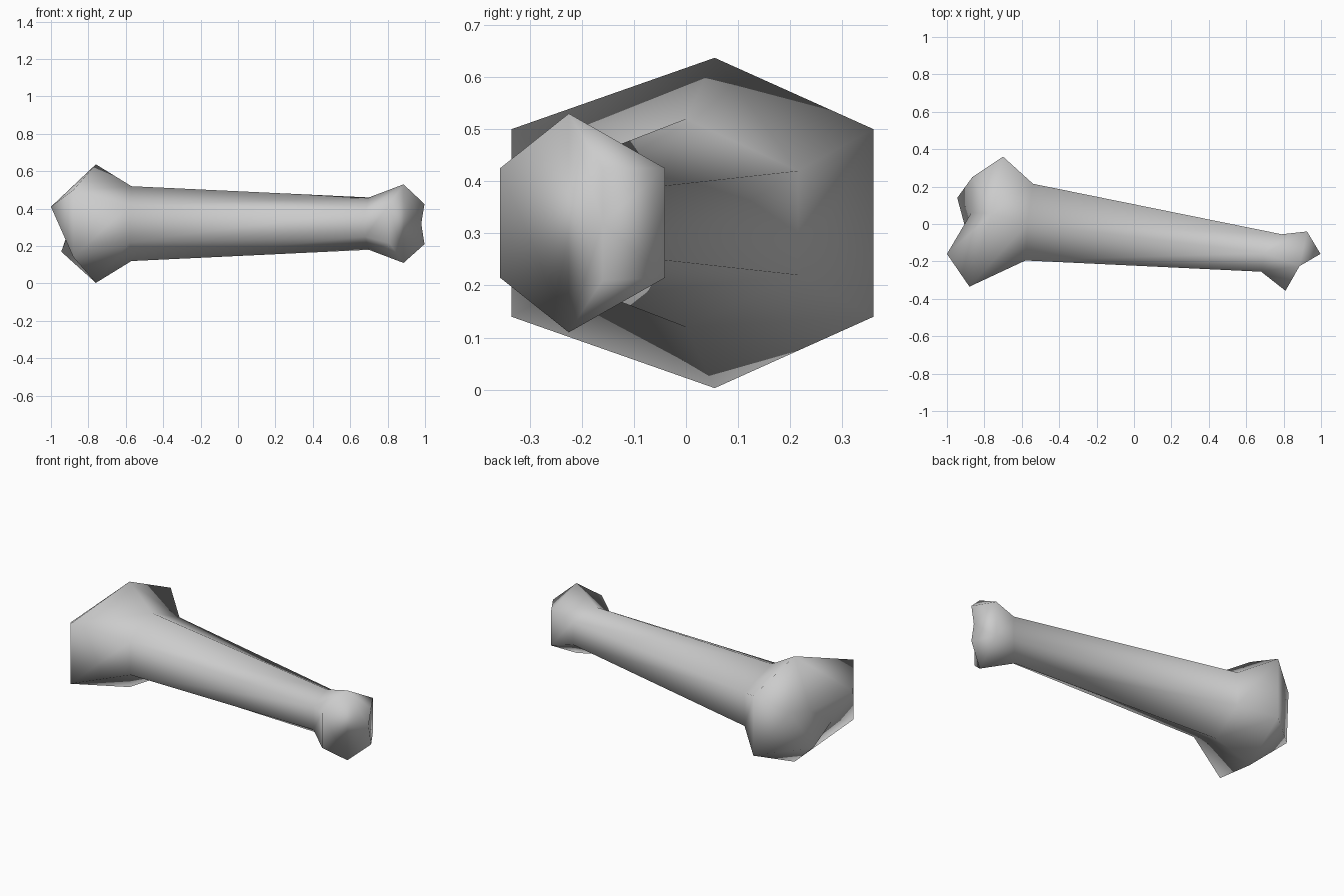
import bpy, bmesh

cube = bpy.data.objects.get("Cube")
if cube:
    bpy.data.objects.remove(cube, do_unlink=True)

MID_Z = 0.32

bone_grey = bpy.data.materials.new("bone_grey")
bone_grey.use_nodes = True
colour = (0.6, 0.6, 0.6, 1)
bone_grey.diffuse_color = colour
bone_grey.node_tree.nodes["Principled BSDF"].inputs["Base Color"].default_value = colour

bm = bmesh.new()


def ring(front, mid, back, side_half, mid_half):
    """Six-sided section: front and back edges, with a ridge above and below."""
    spots = [(front, side_half), (mid, mid_half), (back, side_half),
             (back, -side_half), (mid, -mid_half), (front, -side_half)]
    return [bm.verts.new((x, y, MID_Z + h)) for (x, y), h in spots]


def fill(*loops):
    for loop in loops:
        bm.faces.new(loop)


# Shaft and the flared rims of both knuckles
sections = [
    ring((-0.88, -0.335), (-0.76, 0.055), (-0.70, 0.36), 0.18, 0.317),
    ring((-0.58, -0.195), (-0.57, 0.0), (-0.54, 0.215), 0.10, 0.20),
    ring((0.68, -0.255), (0.70, -0.155), (0.79, -0.055), 0.07, 0.14),
    ring((0.81, -0.357), (0.885, -0.225), (0.925, -0.04), 0.105, 0.21),
]
for a, b in zip(sections, sections[1:]):
    for i in range(6):
        j = (i + 1) % 6
        fill((a[i], a[j], b[j], b[i]))

# Large joint end: three uneven lobes around a hollow
fu, mu, bu, bl, ml, fl = sections[0]
tip, back_lobe, low_lobe, dip, hollow = [bm.verts.new(p) for p in (
    (-1.0, -0.16, 0.41), (-0.865, 0.25, 0.40), (-0.945, 0.14, 0.17),
    (-0.87, -0.14, 0.20), (-0.87, 0.06, 0.34))]
fill((mu, fu, tip), (tip, fu, fl), (tip, fl, dip), (dip, fl, ml),
     (dip, ml, low_lobe), (low_lobe, ml, bl), (low_lobe, bl, back_lobe),
     (back_lobe, bl, bu), (back_lobe, bu, mu), (hollow, back_lobe, mu),
     (hollow, mu, tip), (hollow, tip, dip), (hollow, dip, low_lobe),
     (hollow, low_lobe, back_lobe))

# Small joint end: an upper and a lower tip with a shallow notch
fu, mu, bu, bl, ml, fl = sections[3]
up, notch, low = [bm.verts.new((x, -0.16, z)) for x, z in
                  ((0.997, 0.425), (0.98, 0.32), (0.997, 0.21))]
fill((fu, fl, ml, mu), (mu, notch, up), (mu, ml, notch), (ml, low, notch),
     (up, notch, bu), (notch, bl, bu), (notch, low, bl),
     (mu, up, bu), (ml, bl, low))

bmesh.ops.recalc_face_normals(bm, faces=bm.faces)
for face in bm.faces:
    face.smooth = True
mesh = bpy.data.meshes.new("bone")
bm.to_mesh(mesh)
bm.free()
mesh.materials.append(bone_grey)
bone = bpy.data.objects.new("bone", mesh)
bpy.context.collection.objects.link(bone)
